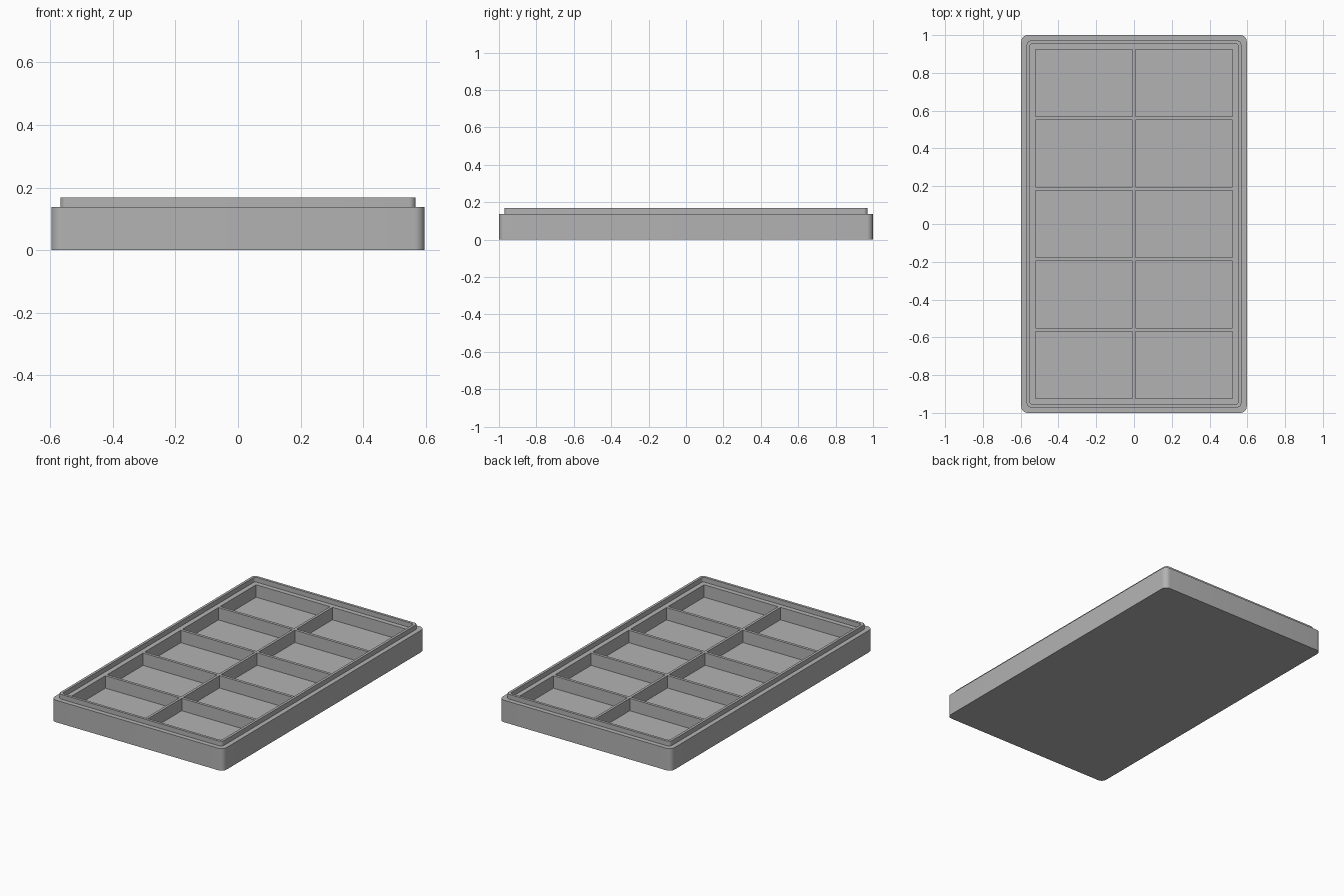
import bpy, bmesh
from math import cos, sin, pi

cube = bpy.data.objects.get("Cube")
if cube:
    bpy.data.objects.remove(cube, do_unlink=True)

grey = bpy.data.materials.new("tray grey")
grey.use_nodes = True
colour = (0.45, 0.45, 0.45, 1)
grey.diffuse_color = colour
grey.node_tree.nodes["Principled BSDF"].inputs["Base Color"].default_value = colour

SEGMENTS = 8
TOP, FLOOR, RIM = 0.138, 0.06, 0.168


def rounded_ring(bm, hx, hy, r, z):
    """Loop of vertices around a rounded rectangle."""
    ring = []
    for q, (sx, sy) in enumerate([(1, 1), (-1, 1), (-1, -1), (1, -1)]):
        for i in range(SEGMENTS + 1):
            a = (q + i / SEGMENTS) * pi / 2
            ring.append(bm.verts.new((sx * (hx - r) + r * cos(a),
                                      sy * (hy - r) + r * sin(a), z)))
    return ring


def make_object(name, bm):
    bmesh.ops.recalc_face_normals(bm, faces=bm.faces)
    mesh = bpy.data.meshes.new(name)
    bm.to_mesh(mesh)
    bm.free()
    mesh.materials.append(grey)
    obj = bpy.data.objects.new(name, mesh)
    bpy.context.collection.objects.link(obj)
    return obj


# Tray: outer wall, shoulder, raised lip and inner deck as stacked outlines
bm = bmesh.new()
outlines = [(0.597, 1.0, 0.034, 0), (0.597, 1.0, 0.034, TOP),
            (0.568, 0.971, 0.022, TOP), (0.568, 0.971, 0.022, RIM),
            (0.552, 0.955, 0.015, RIM), (0.552, 0.955, 0.015, TOP)]
rings = [rounded_ring(bm, *o) for o in outlines]
for low, high in zip(rings, rings[1:]):
    for i in range(len(low)):
        j = (i + 1) % len(low)
        bm.faces.new((low[i], low[j], high[j], high[i]))
bm.faces.new(rings[0])
bm.faces.new(rings[-1])
tray = make_object("tray", bm)

# Compartments: two columns of five pockets cut into the deck
WIDTH, DEPTH, GAP_X, GAP_Y = 0.514, 0.356, 0.016, 0.0175
bm = bmesh.new()
for col in (-0.5, 0.5):
    for row in range(-2, 3):
        made = bmesh.ops.create_cube(bm, size=1)["verts"]
        bmesh.ops.scale(bm, verts=made, vec=(WIDTH, DEPTH, 0.2))
        bmesh.ops.translate(bm, verts=made, vec=(
            col * (WIDTH + GAP_X), row * (DEPTH + GAP_Y), FLOOR + 0.1))
cutter = make_object("compartment_cutter", bm)

cut = tray.modifiers.new("compartments", "BOOLEAN")
cut.operation = "DIFFERENCE"
cut.solver = "EXACT"
cut.object = cutter
bpy.context.view_layer.objects.active = tray
tray.select_set(True)
bpy.ops.object.modifier_apply(modifier=cut.name)
bpy.data.objects.remove(cutter, do_unlink=True)

# Smooth rounded corners, sharp edges elsewhere
bpy.ops.object.shade_smooth_by_angle(angle=pi / 6)
